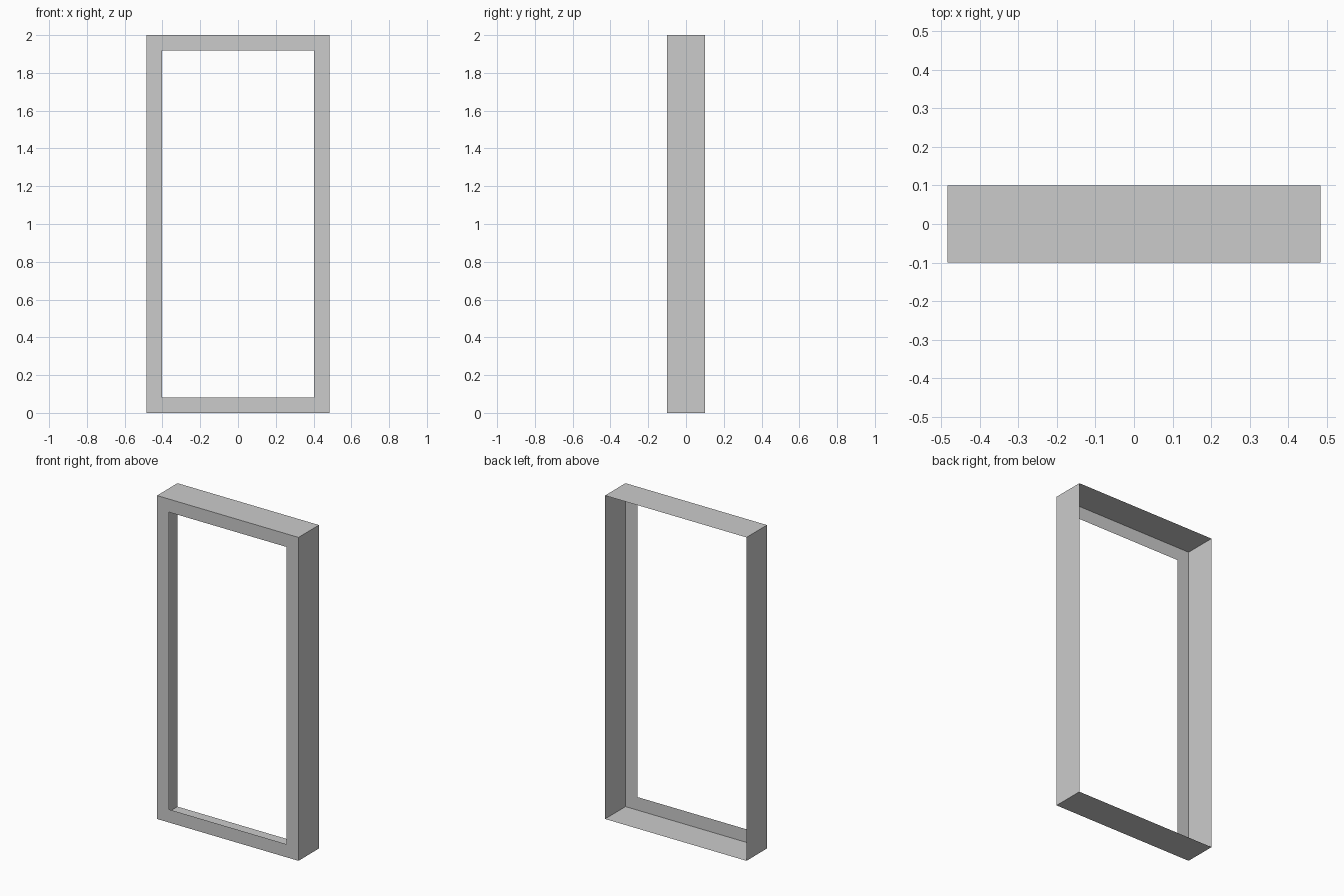
import bpy, bmesh
from mathutils import Matrix

if "Cube" in bpy.data.objects:
    bpy.data.objects.remove(bpy.data.objects["Cube"])

WIDTH, DEPTH, HEIGHT, BORDER = 0.968, 0.2, 2.0, 0.081

bm = bmesh.new()

# outer box standing on the floor
bmesh.ops.create_cube(bm, size=1.0, matrix=Matrix.Translation((0, 0, HEIGHT / 2))
                      @ Matrix.Diagonal((WIDTH, DEPTH, HEIGHT, 1)))
bm.normal_update()
front = next(f for f in bm.faces if f.normal.y < -0.9)
back = next(f for f in bm.faces if f.normal.y > 0.9)

# flat front border with an open middle; the back stays open, walls are thin sheets
bmesh.ops.inset_region(bm, faces=[front], thickness=BORDER, use_even_offset=True)
bmesh.ops.delete(bm, geom=[front, back], context='FACES')

mesh = bpy.data.meshes.new("window_frame")
bm.to_mesh(mesh)
bm.free()
bpy.context.collection.objects.link(bpy.data.objects.new("window_frame", mesh))
